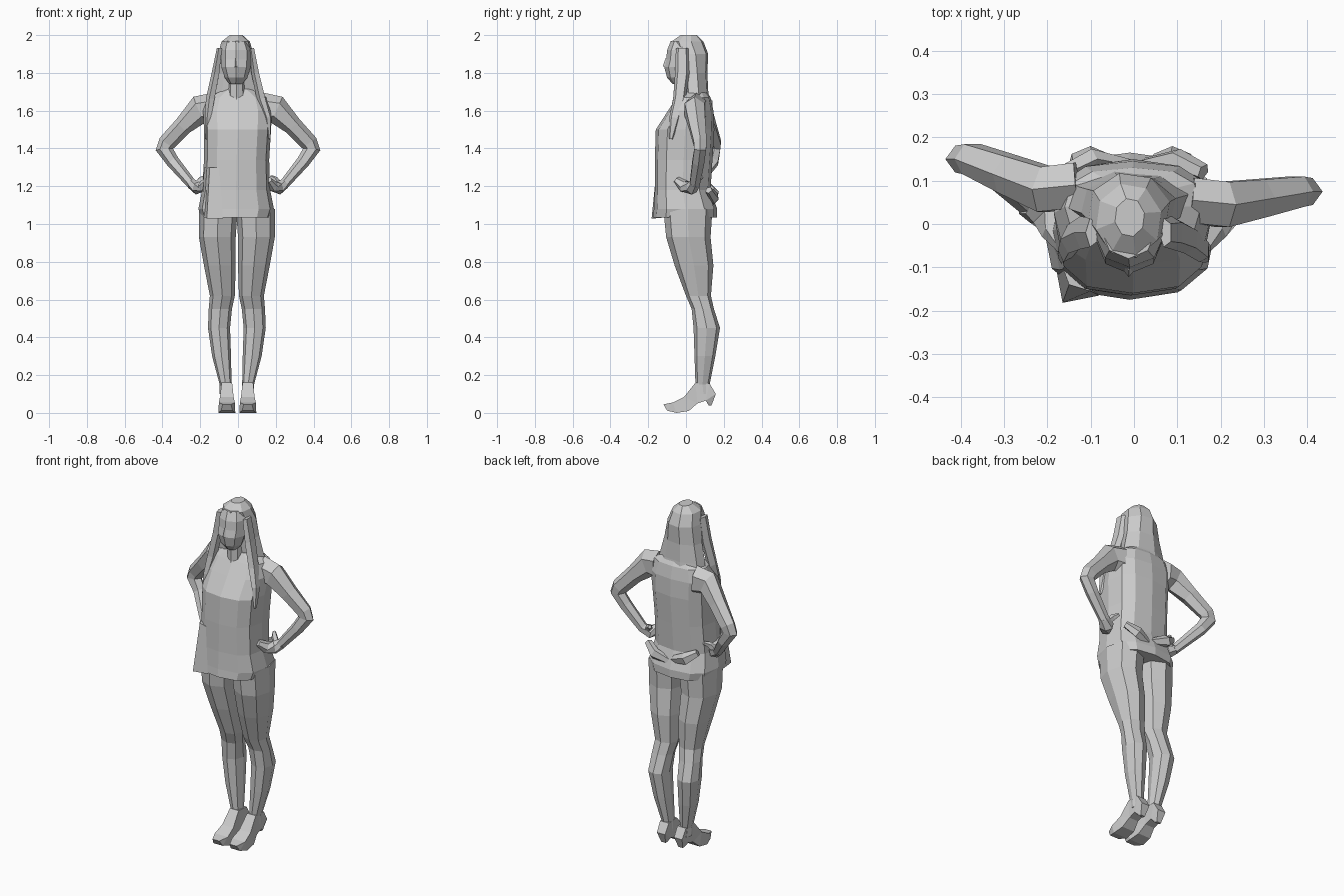
import bpy, bmesh, math
from mathutils import Vector


def make(name, rings, cap=True):
    """Skin a list of equal-length vertex rings into a flat-shaded mesh."""
    bm = bmesh.new()
    rows = [[bm.verts.new(p) for p in r] for r in rings]
    n = len(rows[0])
    for a, b in zip(rows, rows[1:]):
        for i in range(n):
            j = (i + 1) % n
            bm.faces.new((a[i], a[j], b[j], b[i]))
    if cap:
        bm.faces.new(rows[0])
        bm.faces.new(rows[-1])
    bmesh.ops.recalc_face_normals(bm, faces=bm.faces[:])
    bmesh.ops.triangulate(bm, faces=[f for f in bm.faces if len(f.verts) > 4])
    me = bpy.data.meshes.new(name)
    bm.to_mesh(me)
    bm.free()
    ob = bpy.data.objects.new(name, me)
    bpy.context.collection.objects.link(ob)
    return ob


def loft(name, sections, n=8, p=2.0, turn=0.0):
    """Sections are (z, x_min, x_max, y_front, y_back), rounded by power p."""
    rings = []
    for z, x0, x1, y0, y1 in sections:
        ring = []
        for i in range(n):
            t = 2 * math.pi * (i + turn) / n
            c, s = math.cos(t), math.sin(t)
            c = math.copysign(abs(c) ** (2 / p), c)
            s = math.copysign(abs(s) ** (2 / p), s)
            ring.append(((x0 + x1) / 2 + c * (x1 - x0) / 2,
                         (y0 + y1) / 2 + s * (y1 - y0) / 2, z))
        rings.append(ring)
    return make(name, rings)


def tube(name, path, n=6):
    """Path entries are (x, y, z, in-plane radius, depth radius)."""
    pts = [Vector(q[:3]) for q in path]
    rings = []
    for i, q in enumerate(path):
        a = (pts[i] - pts[i - 1]).normalized() if i else Vector()
        b = (pts[i + 1] - pts[i]).normalized() if i < len(pts) - 1 else Vector()
        d = (a + b).normalized()
        u = Vector((0, 1, 0)).cross(d).normalized()
        v = d.cross(u)
        rings.append([pts[i] + u * q[3] * math.cos(2 * math.pi * k / n)
                      + v * q[4] * math.sin(2 * math.pi * k / n) for k in range(n)])
    return make(name, rings)


# loose shirt, from hem to collar
loft("shirt", [
    (1.035, -.195, .175, -.175, .165),
    (1.08, -.21, .19, -.17, .165),
    (1.18, -.19, .17, -.165, .13),
    (1.34, -.18, .165, -.165, .14),
    (1.50, -.18, .175, -.16, .15),
    (1.60, -.185, .18, -.095, .145),
    (1.67, -.16, .155, -.05, .13),
    (1.715, -.08, .075, -.02, .10)], n=12, p=2.7)

# pointed front corner of the hem
make("shirt_corner", [[(-.19, -.05, 1.04), (-.165, -.182, 1.03), (-.08, -.165, 1.03)],
                      [(-.18, -.06, 1.3), (-.15, -.14, 1.3), (-.1, -.155, 1.3)]])

# head and neck
loft("neck", [(1.60, -.075, .065, -.07, .06), (1.67, -.055, .04, -.055, .05),
              (1.80, -.05, .035, -.055, .05)])
loft("face", [
    (1.74, -.045, .02, -.07, 0),
    (1.775, -.07, .05, -.10, .02),
    (1.83, -.088, .067, -.115, .04),
    (1.87, -.09, .07, -.105, .05),
    (1.92, -.09, .07, -.10, .05),
    (1.97, -.075, .05, -.08, .05)], n=8)
make("nose", [[(-.032, -.098, 1.825), (.008, -.098, 1.825), (-.012, -.123, 1.835)],
              [(-.018, -.10, 1.88), (-.006, -.10, 1.88), (-.012, -.107, 1.88)]])

# long hair falling behind the face and over the shoulders
loft("hair", [
    (1.62, -.165, .145, -.01, .13),
    (1.70, -.15, .125, -.02, .12),
    (1.80, -.125, .10, -.03, .115),
    (1.90, -.108, .085, -.06, .12),
    (1.965, -.09, .065, -.08, .095),
    (2.0, -.045, .025, -.03, .06)], n=8, turn=.3)

# legs: trousers, then high-heeled shoes, one of each per side
LEG = [
    (1.08, -.01, .195, -.12, .14), (.93, .0, .195, -.105, .13),
    (.78, .0, .168, -.06, .145), (.62, .005, .137, .0, .132),
    (.55, .02, .143, .03, .148), (.45, .03, .147, .04, .18),
    (.30, .025, .125, .045, .155), (.15, .022, .085, .05, .125),
    (.10, .022, .085, .05, .135)]
# shoe side profile: (y, z, half width)
SHOE = [(.05, .16, .028), (-.01, .085, .036), (-.07, .055, .042), (-.12, .045, .022),
        (-.10, .012, .03), (-.05, .0, .045), (.015, .01, .04), (.06, .05, .03),
        (.105, .065, .03), (.12, .04, .014), (.135, .04, .014), (.158, .10, .026),
        (.125, .155, .028)]

for side, s, dx in (("left", -1, -.012), ("right", 1, 0)):
    secs = []
    for z, a, b, y0, y1 in LEG:
        xa, xb = sorted((s * a + dx, s * b + dx))
        secs.append((z, xa, xb, y0, y1))
    loft(side + "_leg", secs, n=8, p=2.3)
    cx = s * .052 + dx * .6
    make(side + "_shoe", [[(cx + k * w, y, z) for y, z, w in SHOE] for k in (-1, 1)])

    # lock of hair in front of the shoulder
    tube(side + "_hair_lock", [
        (s * .085 - .012, -.02, 1.93, .015, .035), (s * .105 - .012, -.02, 1.80, .022, .04),
        (s * .135 - .01, -.035, 1.66, .025, .035), (s * .158, -.06, 1.56, .018, .03),
        (s * .168, -.08, 1.45, .006, .01)], n=5)

    # bent arm with the hand resting on the hip
    sy, ey = (.08, .15) if s < 0 else (.045, .075)
    tube(side + "_arm", [
        (s * .13, sy + .01, 1.61, .085, .06), (s * .205, sy, 1.605, .075, .06),
        (s * .29, (sy + ey) / 2, 1.52, .05, .05), (s * .375, ey, 1.43, .047, .04),
        (s * .39, ey, 1.395, .046, .036), (s * .345, ey - .01, 1.33, .035, .036),
        (s * .24, .045, 1.205, .026, .03)])
    tube(side + "_hand", [
        (s * .25, .048, 1.215, .027, .03), (s * .215, .03, 1.19, .035, .04),
        (s * .185, -.01, 1.20, .03, .035), (s * .165, -.05, 1.235, .014, .02)])
    tube(side + "_thumb", [
        (s * .225, .04, 1.20, .018, .02), (s * .195, .06, 1.235, .018, .018),
        (s * .175, .085, 1.25, .01, .01)], n=5)

# folds of cloth at the back of the shirt
for x, z in ((-.10, 1.15), (.10, 1.13)):
    k = 1 if x > 0 else -1
    tube("shirt_fold", [(x - k * .09, .135, z - .02, .02, .015),
                        (x, .15, z + .01, .035, .025),
                        (x + k * .06, .12, z + .05, .02, .02)], n=5)
